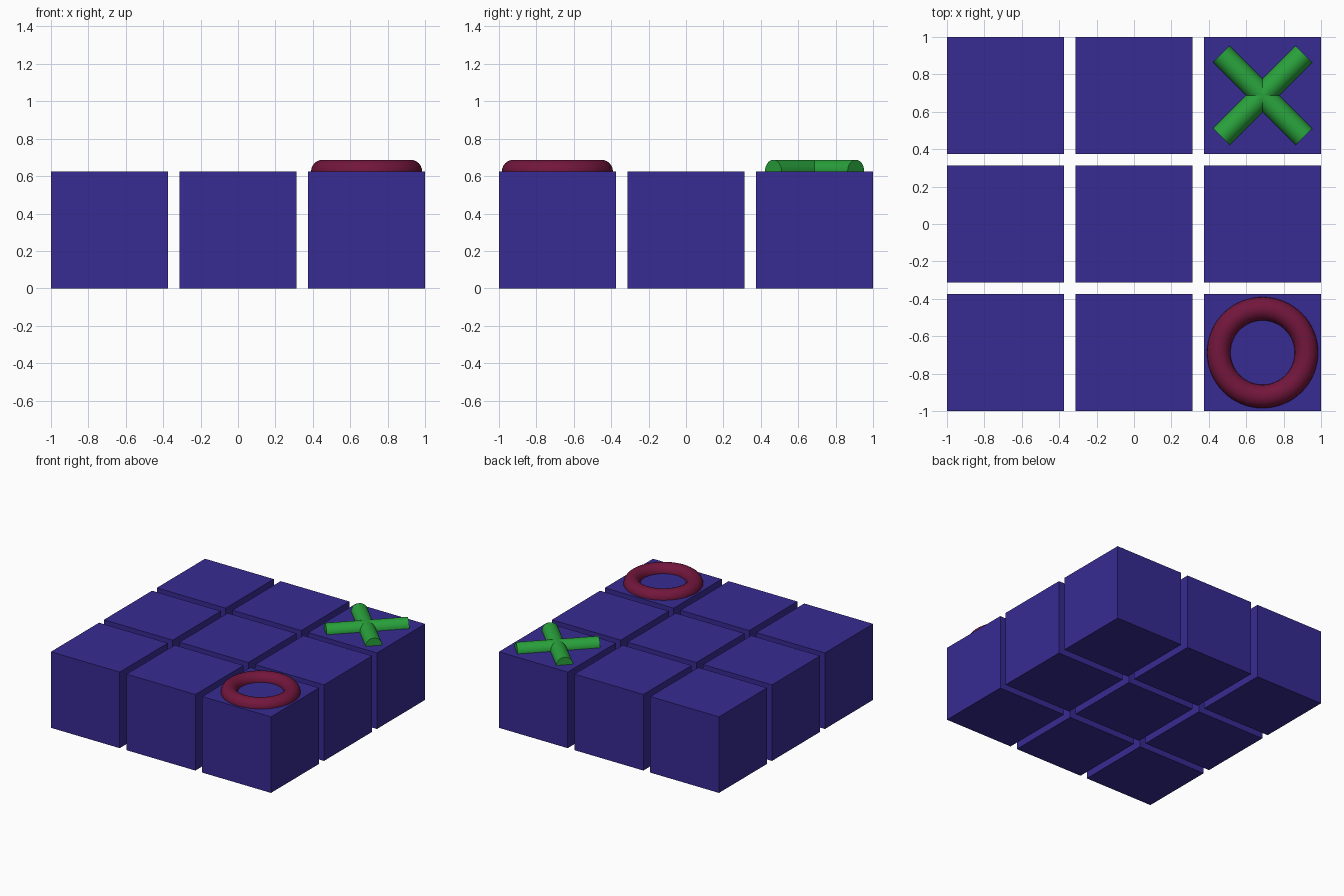
import bpy
from math import radians

if "Cube" in bpy.data.objects:
    bpy.data.objects.remove(bpy.data.objects["Cube"])

CELL = 0.625           # cube edge
PITCH = 0.6875         # distance between cube centres
TUBE = 0.0625          # radius of the marker tubes


def material(name, color):
    mat = bpy.data.materials.new(name)
    mat.diffuse_color = (*color, 1)
    mat.use_nodes = True
    mat.node_tree.nodes["Principled BSDF"].inputs["Base Color"].default_value = mat.diffuse_color
    return mat


def finish(name, mat, smooth=False):
    obj = bpy.context.object
    obj.name = name
    obj.data.materials.append(mat)
    if smooth:
        bpy.ops.object.shade_smooth_by_angle(angle=radians(35))
    return obj


blue = material("blue", (0.038, 0.024, 0.29))
green = material("green", (0.022, 0.36, 0.045))
red = material("red", (0.17, 0.008, 0.045))

# 3 x 3 board of separate cubes
for row in (-1, 0, 1):
    for col in (-1, 0, 1):
        bpy.ops.mesh.primitive_cube_add(
            size=CELL, location=(col * PITCH, row * PITCH, CELL / 2))
        finish(f"board_cube_{row + 1}_{col + 1}", blue)

# Ring marker, half sunk into the front right cube
bpy.ops.mesh.primitive_torus_add(
    major_radius=0.2344, minor_radius=TUBE, major_segments=64,
    minor_segments=24, location=(PITCH, -PITCH, CELL))
finish("ring_marker", red, smooth=True)

# Cross marker, two crossed rods half sunk into the back right cube
for name, angle in (("cross_rod_a", 45), ("cross_rod_b", -45)):
    bpy.ops.mesh.primitive_cylinder_add(
        vertices=32, radius=TUBE, depth=0.625,
        location=(PITCH, PITCH, CELL),
        rotation=(0, radians(90), radians(angle)))
    finish(name, green, smooth=True)
